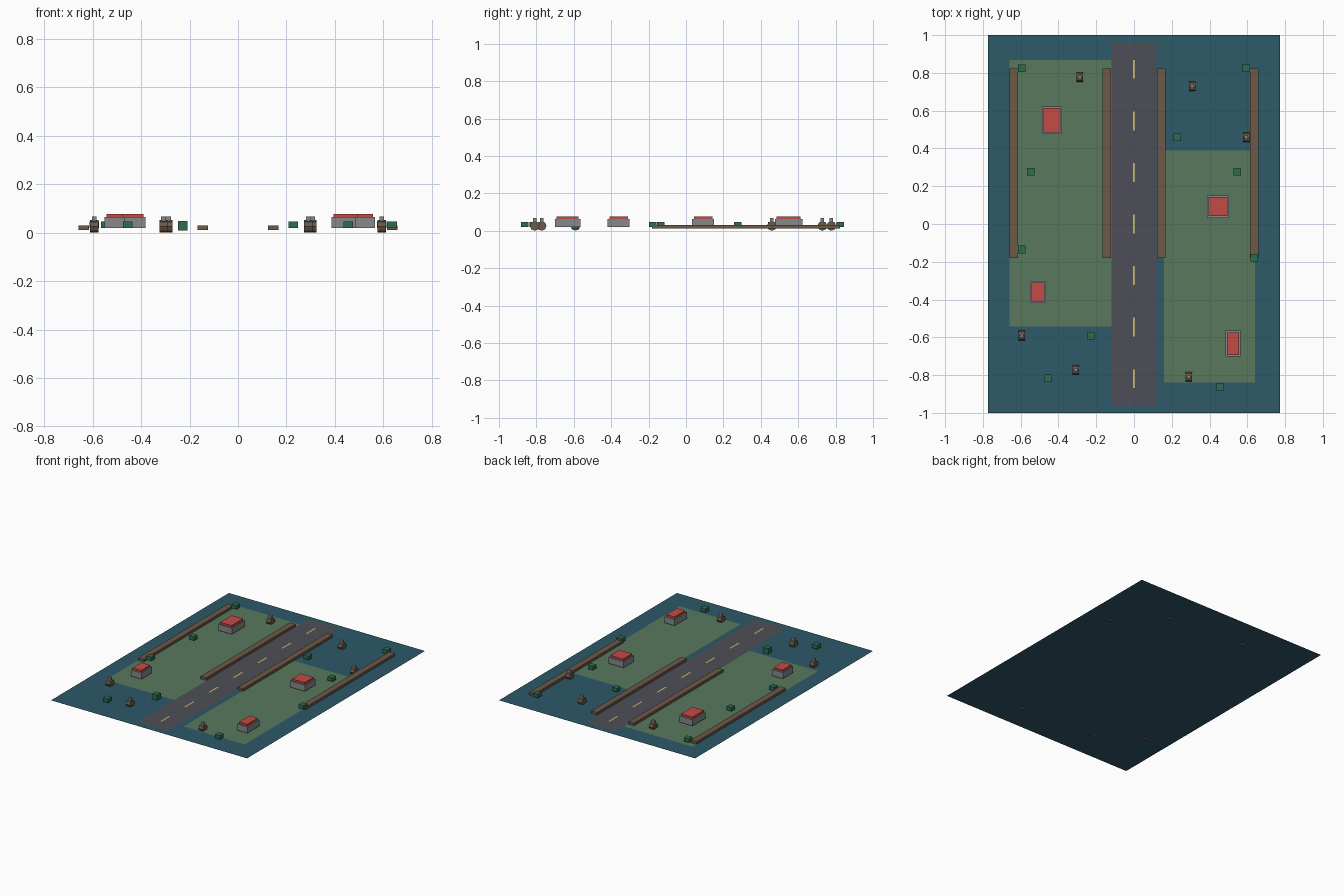
import bpy, math


def mat(name, r, g, b):
    m = bpy.data.materials.new(name)
    m.diffuse_color = (r, g, b, 1)
    return m


WATER = mat("teal", 0.026, 0.10, 0.14)
GRASS = mat("grass", 0.10, 0.19, 0.11)
ASPHALT = mat("asphalt", 0.075, 0.078, 0.095)
YELLOW = mat("yellow", 0.62, 0.50, 0.15)
BROWN = mat("brown", 0.15, 0.10, 0.065)
WALL = mat("wall_grey", 0.24, 0.25, 0.27)
RED = mat("roof_red", 0.55, 0.07, 0.06)
GREEN = mat("bush_green", 0.025, 0.15, 0.08)


def finish(name, m):
    o = bpy.context.object
    o.name = name
    o.data.materials.append(m)
    return o


def sheet(name, x0, x1, y0, y1, z, m):
    bpy.ops.mesh.primitive_plane_add(size=1, location=((x0 + x1) / 2, (y0 + y1) / 2, z))
    bpy.context.object.scale = (x1 - x0, y1 - y0, 1)
    return finish(name, m)


def box(name, x, y, w, d, z0, z1, m):
    bpy.ops.mesh.primitive_cube_add(size=1, location=(x, y, (z0 + z1) / 2))
    bpy.context.object.scale = (w, d, z1 - z0)
    return finish(name, m)


# flat ground layers
sheet("ground", -0.772, 0.772, -1, 1, 0.010, WATER)
sheet("field_left", -0.66, -0.12, -0.543, 0.867, 0.012, GRASS)
sheet("field_right", 0.16, 0.64, -0.84, 0.39, 0.012, GRASS)
sheet("road", -0.119, 0.119, -0.958, 0.962, 0.0135, ASPHALT)

# centre line dashes
for i in range(-3, 4):
    y = i * 0.273
    sheet("road_dash", -0.005, 0.005, y - 0.05, y + 0.05, 0.015, YELLOW)

# low long walls, mirrored about the road
for s in (-1, 1):
    for x in (0.145, 0.637):
        box("long_wall", s * x, 0.322, 0.044, 1.005, 0.012, 0.030, BROWN)

# houses: grey body and slightly inset red roof
for x, y, w, d in [(-0.435, 0.549, 0.106, 0.147), (0.445, 0.092, 0.117, 0.118),
                   (-0.509, -0.36, 0.084, 0.117), (0.525, -0.633, 0.080, 0.137)]:
    box("house_body", x, y, w, d, 0.020, 0.064, WALL)
    box("house_roof", x, y, w - 0.016, d - 0.018, 0.064, 0.077, RED)

# square bushes
for x, y in [(-0.594, 0.825), (-0.546, 0.276), (-0.594, -0.135), (-0.456, -0.817),
             (0.594, 0.825), (0.228, 0.459), (0.546, 0.276), (0.636, -0.178),
             (0.456, -0.862)]:
    box("bush", x, y, 0.040, 0.040, 0.020, 0.046, GREEN)
box("bush_tall", -0.228, -0.591, 0.040, 0.040, 0.010, 0.049, GREEN)

# barrels lying along x, each with a small grey post on top
for x, y in [(-0.287, 0.777), (0.308, 0.729), (0.594, 0.459),
             (-0.594, -0.591), (-0.308, -0.772), (0.29, -0.809)]:
    bpy.ops.mesh.primitive_cylinder_add(vertices=8, radius=0.026, depth=0.034,
                                        location=(x, y, 0.026),
                                        rotation=(0, math.pi / 2, 0))
    finish("barrel", BROWN)
    box("barrel_post", x, y, 0.020, 0.018, 0.045, 0.067, WALL)
